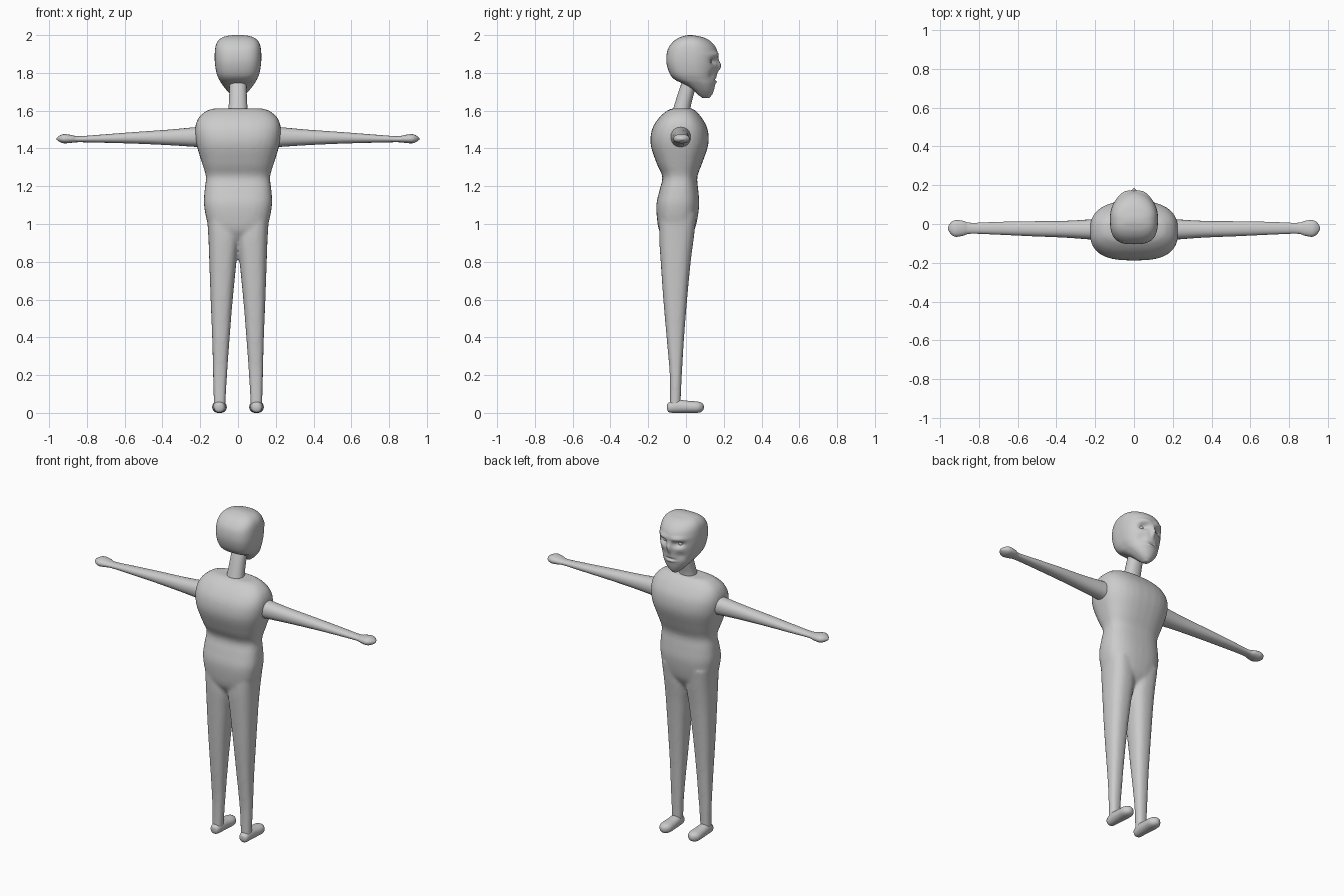
import bpy
import bmesh
import math
from mathutils import Vector

cube = bpy.data.objects.get("Cube")
if cube:
    bpy.data.objects.remove(cube)

grey = bpy.data.materials.new("matte grey")
grey.use_nodes = True
shade = (0.6, 0.6, 0.6, 1)
grey.diffuse_color = shade
grey.node_tree.nodes["Principled BSDF"].inputs["Base Color"].default_value = shade


def spline(rows, steps):
    """Smoothly interpolated copies of the section rows."""
    out = []
    last = len(rows) - 1
    for i in range(last):
        p, q, r, s = (rows[max(i - 1, 0)], rows[i], rows[i + 1], rows[min(i + 2, last)])
        for k in range(steps):
            t = k / steps
            out.append([b + t * ((c - a) / 2 + t * ((a - 2.5 * b + 2 * c - d / 2)
                        + t * (1.5 * (b - c) + (d - a) / 2)))
                        for a, b, c, d in zip(p, q, r, s)])
    return out + [list(rows[last])]


def loft(name, rows, axis="z", sides=32, front=2.2, back=2.2, steps=4):
    """Skin rounded sections: position, low and high of both cross axes."""
    bm = bmesh.new()
    rings = []
    for pos, a0, a1, b0, b1 in spline(rows, steps):
        ring = []
        for k in range(sides):
            ang = math.tau * k / sides
            c, s = math.cos(ang), math.sin(ang)
            power = 2 / (front if s > 0 else back)
            a = (a0 + a1) / 2 + (a1 - a0) / 2 * math.copysign(abs(c) ** power, c)
            b = (b0 + b1) / 2 + (b1 - b0) / 2 * math.copysign(abs(s) ** power, s)
            co = {"x": (pos, a, b), "y": (a, pos, b), "z": (a, b, pos)}[axis]
            ring.append(bm.verts.new(co))
        rings.append(ring)
    for low, high in zip(rings, rings[1:]):
        for k in range(sides):
            j = (k + 1) % sides
            bm.faces.new((low[k], low[j], high[j], high[k]))
    bm.faces.new(rings[0])
    bm.faces.new(rings[-1])
    bmesh.ops.recalc_face_normals(bm, faces=bm.faces)
    return finish(name, bm)


def finish(name, bm):
    for face in bm.faces:
        face.smooth = True
    mesh = bpy.data.meshes.new(name)
    bm.to_mesh(mesh)
    bm.free()
    mesh.materials.append(grey)
    obj = bpy.data.objects.new(name, mesh)
    bpy.context.collection.objects.link(obj)
    return obj


def flipped(name, obj):
    """Copy of a part on the other side of the body."""
    bm = bmesh.new()
    bm.from_mesh(obj.data)
    for v in bm.verts:
        v.co.x = -v.co.x
    bmesh.ops.reverse_faces(bm, faces=bm.faces)
    return finish(name, bm)


# Torso: height, half width, back, front
torso_rows = [(.9, .06, -.1, .0), (.95, .13, -.135, .035), (1, .16, -.15, .055),
              (1.1, .18, -.157, .07), (1.18, .177, -.14, .065), (1.25, .17, -.125, .06),
              (1.32, .19, -.155, .085), (1.42, .22, -.187, .118), (1.5, .228, -.18, .115),
              (1.56, .21, -.145, .085), (1.6, .165, -.1, .05), (1.612, .12, -.07, .03)]
torso = loft("torso_and_legs", [(z, -w, w, b, f) for z, w, b, f in torso_rows],
             front=2.5, back=2.8)

# Legs, blended into the torso
leg_rows = [(.02, .068, .128, -.085, -.03), (.2, .058, .132, -.086, -.022),
            (.4, .044, .137, -.103, -.01), (.6, .028, .145, -.12, .006),
            (.8, .008, .152, -.134, .025), (.93, -.005, .157, -.142, .042),
            (1.05, .01, .165, -.14, .055)]
left_leg = loft("left_leg", leg_rows, front=2.5, back=2.5)
right_leg = flipped("right_leg", left_leg)
with bpy.context.temp_override(active_object=torso, object=torso,
                               selected_editable_objects=[torso, left_leg, right_leg]):
    bpy.ops.object.join()
remesh = torso.modifiers.new("blend", "REMESH")
remesh.mode = "VOXEL"
remesh.voxel_size = .01
remesh.use_smooth_shade = True
soften = torso.modifiers.new("soften", "SMOOTH")
soften.iterations = 5

# Neck, leaning forward
loft("neck", [(1.56, -.058, .058, -.085, .025), (1.62, -.05, .05, -.065, .025),
              (1.7, -.046, .046, -.04, .045), (1.8, -.046, .046, -.005, .075)])

# Arms with mitten hands
left_arm = loft("left_arm", [(.12, -.085, .03, 1.4, 1.52), (.22, -.08, .024, 1.408, 1.513),
                             (.36, -.07, .016, 1.417, 1.5), (.53, -.063, .014, 1.425, 1.488),
                             (.7, -.055, .011, 1.43, 1.475), (.84, -.05, .006, 1.433, 1.465),
                             (.88, -.06, .016, 1.43, 1.471), (.92, -.066, .02, 1.427, 1.476),
                             (.945, -.052, .008, 1.435, 1.468), (.96, -.028, -.016, 1.446, 1.456)],
                axis="x", sides=24)
flipped("right_arm", left_arm)

# Feet pointing forward
left_foot = loft("left_foot", [(-.1, .09, .11, .02, .045), (-.09, .073, .125, .003, .055),
                               (-.05, .065, .131, 0, .07), (.01, .061, .135, 0, .064),
                               (.06, .06, .136, 0, .06), (.085, .075, .122, .008, .052),
                               (.094, .092, .106, .022, .038)], axis="y", sides=24)
flipped("right_foot", left_foot)

# Head: height, half width, back, front
head_rows = [(1.667, .016, .088, .122), (1.685, .038, .063, .138), (1.71, .062, .035, .148),
             (1.74, .085, -.01, .155), (1.765, .1, -.06, .16), (1.8, .114, -.088, .163),
             (1.86, .123, -.104, .17), (1.92, .122, -.098, .164), (1.96, .112, -.073, .138),
             (1.985, .088, -.04, .1), (1.997, .05, -.005, .052), (2, .012, .015, .03)]
head = loft("head", [(z, -w, w, b, f) for z, w, b, f in head_rows],
            sides=96, front=2, back=3, steps=6)

# Face relief: across, height, width, tall, depth
relief = [(.052, 1.862, .026, .016, -.03), (.05, 1.897, .04, .012, .012),
          (0, 1.835, .011, .028, .018), (0, 1.765, .03, .006, -.008),
          (0, 1.752, .026, .006, .006), (.06, 1.79, .022, .024, -.009)]
for v in head.data.vertices:
    if v.co.y > .04:
        push = sum(d * math.exp(-((abs(v.co.x) - x) / w) ** 2 - ((v.co.z - z) / t) ** 2)
                   for x, z, w, t, d in relief)
        v.co += Vector((v.co.x * 2, 1, 0)) * push

# Eyes sunk in their sockets
for side, name in ((1, "left_eye"), (-1, "right_eye")):
    bm = bmesh.new()
    bmesh.ops.create_uvsphere(bm, u_segments=20, v_segments=12, radius=.019)
    bmesh.ops.translate(bm, verts=bm.verts, vec=(.05 * side, .117, 1.86))
    finish(name, bm)
